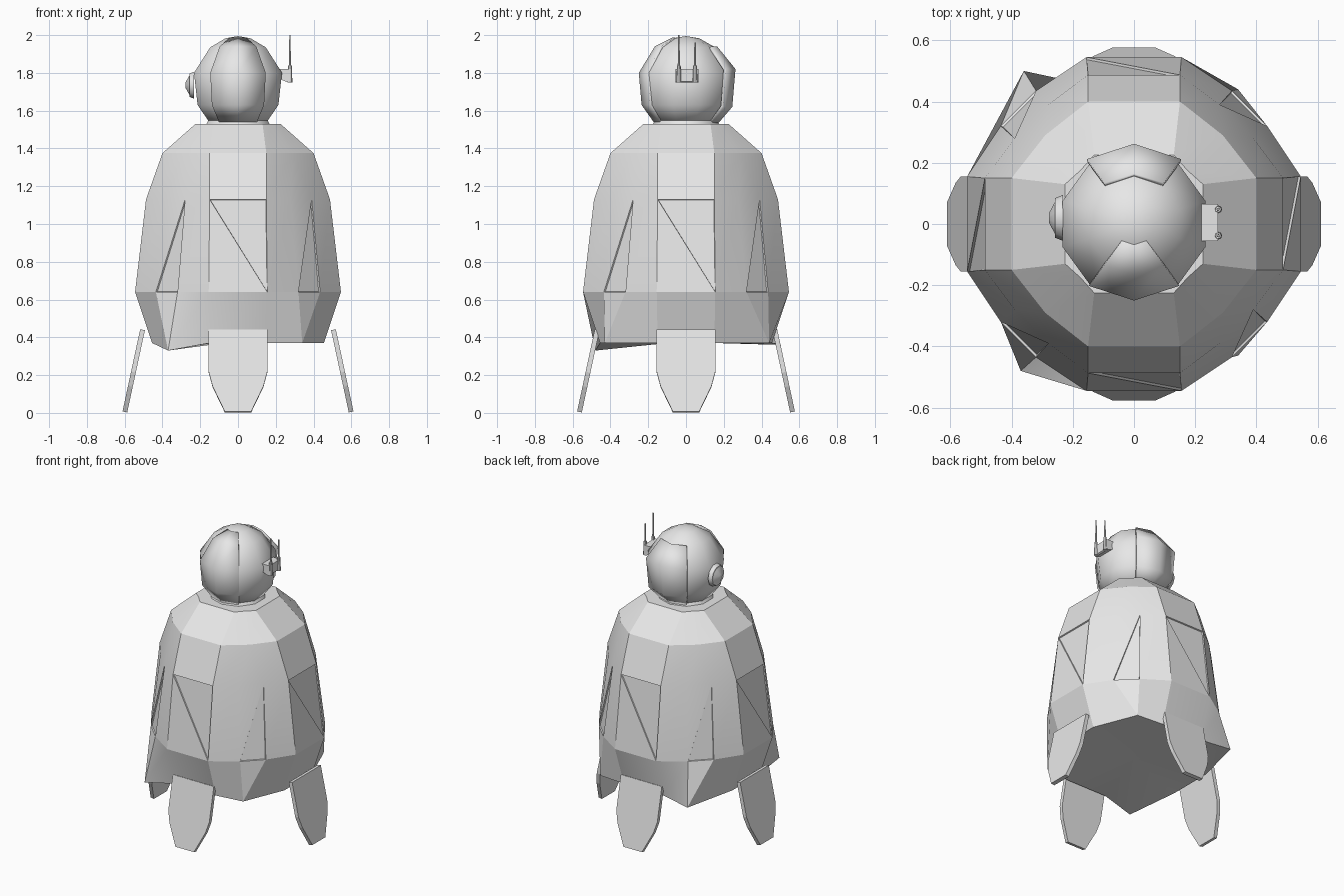
import bpy, bmesh
from math import sin, cos, radians, pi
from mathutils import Vector, Matrix

if "Cube" in bpy.data.objects:
    bpy.data.objects.remove(bpy.data.objects["Cube"], do_unlink=True)

grey = bpy.data.materials.new("light_grey")
grey.use_nodes = True
COLOUR = (0.8, 0.8, 0.8, 1)
grey.diffuse_color = COLOUR
grey.node_tree.nodes["Principled BSDF"].inputs["Base Color"].default_value = COLOUR


def finish(name, bm, angle=None, fix=True):
    """Turn a bmesh into a named, coloured object."""
    if fix:
        bmesh.ops.recalc_face_normals(bm, faces=bm.faces[:])
    mesh = bpy.data.meshes.new(name)
    bm.to_mesh(mesh)
    bm.free()
    mesh.materials.append(grey)
    ob = bpy.data.objects.new(name, mesh)
    bpy.context.collection.objects.link(ob)
    if angle:
        bpy.ops.object.select_all(action='DESELECT')
        ob.select_set(True)
        bpy.context.view_layer.objects.active = ob
        bpy.ops.object.shade_smooth_by_angle(angle=radians(angle))
    return ob


def cylinder(name, centre, r1, r2, depth, sides, axis='Z', angle=40):
    bm = bmesh.new()
    rot = Matrix.Rotation(-pi / 2, 4, 'Y') if axis == 'X' else Matrix()
    bmesh.ops.create_cone(bm, cap_ends=True, segments=sides, radius1=r1, radius2=r2,
                          depth=depth, matrix=Matrix.Translation(centre) @ rot)
    return finish(name, bm, angle)


# Body: a sixteen-point loft with wide flats on the four sides
def ring(z, w, r, a, b):
    pts = []
    for k in range(4):
        for x, y in ((w, -r), (a, -b), (b, -a), (r, -w)):
            for _ in range(k):
                x, y = -y, x
            pts.append(Vector((x, y, z)))
    return pts


rim = ring(0.37, 0.15, 0.455, 0.38, 0.38)
corners = [(0.34, -0.43, 0.37), (0.34, 0.44, 0.37), (-0.36, 0.5, 0.36), (-0.37, -0.48, 0.33)]
for k, corner in enumerate(corners):
    rim[4 * k + 1] = rim[4 * k + 2] = Vector(corner)

levels = [rim,
          ring(0.64, 0.155, 0.545, 0.32, 0.435),
          ring(1.13, 0.15, 0.487, 0.28, 0.39),
          ring(1.375, 0.15, 0.40, 0.29, 0.29),
          ring(1.53, 0.13, 0.225, 0.175, 0.175)]
bm = bmesh.new()
rows = [[bm.verts.new(p) for p in level] for level in levels]
panels = []
for n, (low, high) in enumerate(zip(rows, rows[1:])):
    for i in range(16):
        j = (i + 1) % 16
        bl, br, tr, tl = low[i], low[j], high[j], high[i]
        if n == 1 and i % 4 == 3:
            panels.append(bm.faces.new((tl, br, tr)))
            bm.faces.new((bl, br, tl))
        elif n == 1 and i % 4 == 1:
            panels.append(bm.faces.new((bl, br, tr)))
            bm.faces.new((bl, tr, tl))
        else:
            bm.faces.new((bl, br, tr, tl))
bm.faces.new(rows[-1])
hub = bm.verts.new((0, 0, 0.38))
for i in range(16):
    bm.faces.new((rows[0][(i + 1) % 16], rows[0][i], hub))

# Shallow triangular recesses on all eight panels
bm.normal_update()
bmesh.ops.inset_individual(bm, faces=panels, thickness=0.004, depth=-0.008)
bmesh.ops.remove_doubles(bm, verts=bm.verts[:], dist=0.0005)
finish("body", bm, 20)

# Neck
cylinder("neck", (0, 0, 1.535), 0.18, 0.165, 0.03, 10)


# Head: a faceted round shell with raised front and back plates
def shell(name, profile, angles, closed=False):
    bm = bmesh.new()
    rows = [[bm.verts.new((r * cos(radians(a)), r * sin(radians(a)), z)) for a in angles]
            for r, z in profile]
    count = len(angles)
    for low, high in zip(rows, rows[1:]):
        for i in range(count if closed else count - 1):
            j = (i + 1) % count
            bm.faces.new((low[i], low[j], high[j], high[i]))
    if closed:
        bm.faces.new(rows[0][::-1])
    bmesh.ops.remove_doubles(bm, verts=bm.verts[:], dist=0.0005)
    return finish(name, bm, 60, fix=closed)


head_profile = [(0.16, 1.54), (0.225, 1.63), (0.245, 1.80), (0.155, 1.935),
                (0.07, 1.983), (0, 1.995)]
shell("head", head_profile, [-90 + 36 * i for i in range(10)], closed=True)

front_profile = [(0.17, 1.538), (0.235, 1.63), (0.25, 1.80), (0.165, 1.94), (0.07, 1.988)]
back_profile = [(0.175, 1.538), (0.245, 1.62), (0.262, 1.82), (0.165, 1.94)]
for name, profile, middle in (("front_plate", front_profile, -90), ("back_plate", back_profile, 90)):
    plate = shell(name, profile, [middle - 36, middle, middle + 36])
    mod = plate.modifiers.new("thickness", 'SOLIDIFY')
    mod.thickness = 0.015
    mod.offset = -1

# Ear disc on the right of the head
cylinder("ear_disc", (-0.245, 0.02, 1.735), 0.075, 0.065, 0.025, 10, 'X')
cylinder("ear_cap", (-0.266, 0.02, 1.735), 0.06, 0.015, 0.024, 10, 'X')

# Aerial bracket and aerials on the left of the head
bm = bmesh.new()
outline = [(0.18, 1.82), (0.2, 1.775), (0.265, 1.75), (0.275, 1.755), (0.275, 1.82)]
face = bm.faces.new([bm.verts.new((x, -0.055, z)) for x, z in outline])
out = bmesh.ops.extrude_face_region(bm, geom=[face])
bmesh.ops.translate(bm, vec=(0, 0.12, 0),
                    verts=[v for v in out["geom"] if isinstance(v, bmesh.types.BMVert)])
finish("aerial_bracket", bm)
for name, y, top in (("front_aerial", -0.038, 2.0), ("rear_aerial", 0.048, 1.96)):
    cylinder(name + "_base", (0.275, y, 1.795), 0.013, 0.01, 0.09, 8)
    cylinder(name, (0.275, y, (1.82 + top) / 2), 0.006, 0.004, top - 1.82, 6)

# Legs: four tilted, tapered plates
half = [(0.155, 0.44), (0.155, 0.215), (0.135, 0.14), (0.07, 0.005)]
outline = half + [(-w, z) for w, z in reversed(half)]
for k, (name, reach) in enumerate((("left_leg", 0.6), ("back_leg", 0.565),
                                   ("right_leg", 0.6), ("front_leg", 0.565))):
    bm = bmesh.new()
    turn = Matrix.Rotation(k * pi / 2, 4, 'Z')
    sides = []
    for t in (-0.0125, 0.0125):
        sides.append([bm.verts.new(turn @ Vector((reach - 0.215 * z + t, w, z + t * 0.2)))
                      for w, z in outline])
    bm.faces.new(sides[0])
    bm.faces.new(sides[1][::-1])
    for i in range(len(outline)):
        j = (i + 1) % len(outline)
        bm.faces.new((sides[0][i], sides[0][j], sides[1][j], sides[1][i]))
    finish(name, bm)
